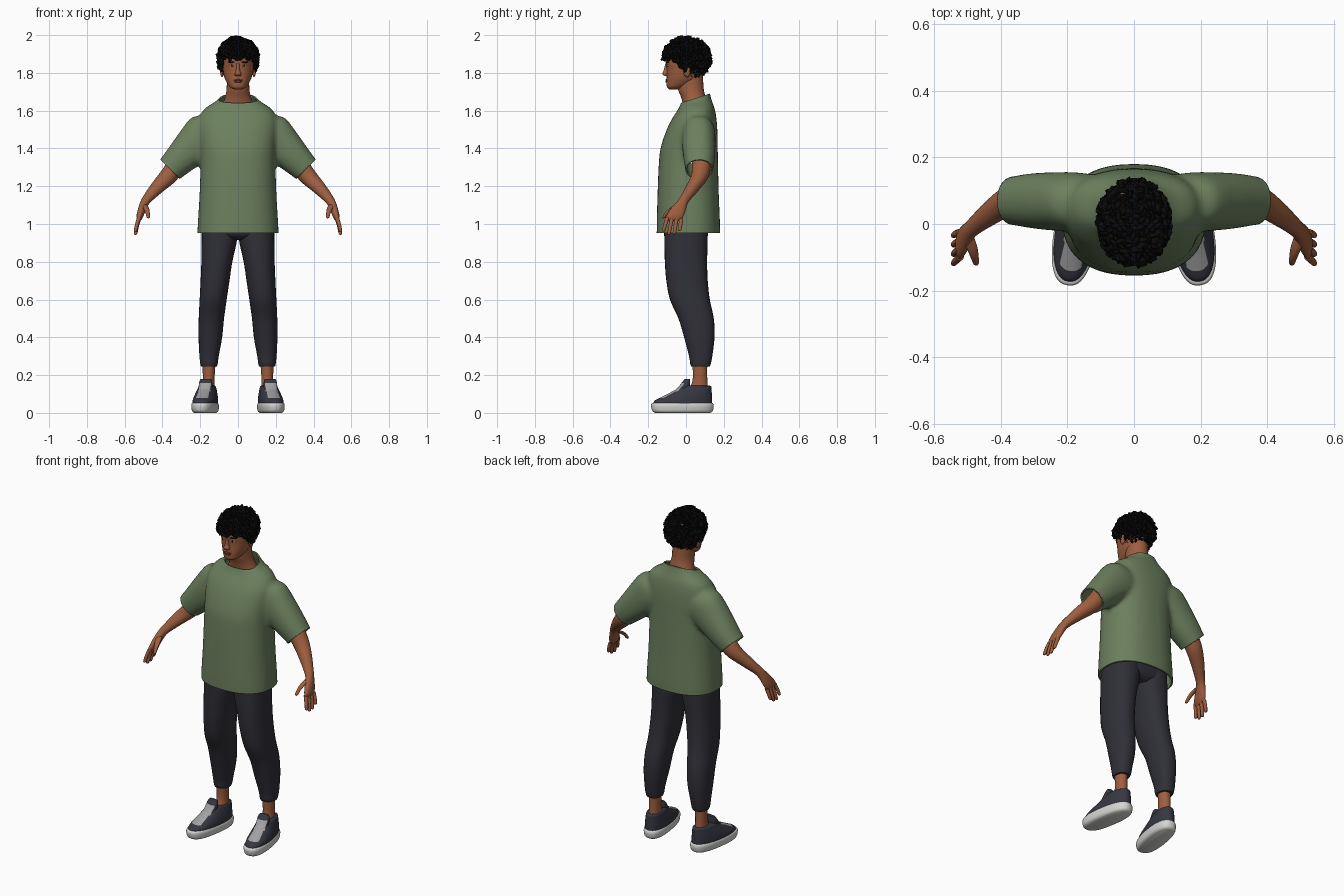
import bpy, bmesh, math, random
from mathutils import Vector, Matrix

if "Cube" in bpy.data.objects:
    bpy.data.objects.remove(bpy.data.objects["Cube"])

random.seed(4)


def material(name, rgb):
    m = bpy.data.materials.new(name)
    m.diffuse_color = (*rgb, 1)
    m.use_nodes = True
    m.node_tree.nodes["Principled BSDF"].inputs["Base Color"].default_value = m.diffuse_color
    return m


SKIN = material("brown skin", (0.34, 0.112, 0.05))
LIP = material("lip brown", (0.22, 0.06, 0.035))
SHIRT = material("sage green cloth", (0.15, 0.215, 0.112))
PANTS = material("dark trouser cloth", (0.029, 0.029, 0.039))
HAIR = material("black hair", (0.003, 0.003, 0.003))
SHOE = material("slate shoe", (0.036, 0.038, 0.052))
SOLE = material("white sole", (0.66, 0.66, 0.64))
LACE = material("grey laces", (0.36, 0.36, 0.37))
EYE = material("eye white", (0.6, 0.55, 0.5))


def box(z, x0, x1, y0, y1):
    """Horizontal ring given by its extents."""
    return ((x0 + x1) / 2, (y0 + y1) / 2, z, (x1 - x0) / 2, (y1 - y0) / 2)


def smooth_rings(rings, steps):
    """Catmull-Rom interpolation between rings."""
    r = [rings[0]] + list(rings) + [rings[-1]]
    out = []
    for i in range(1, len(r) - 2):
        for k in range(steps):
            t = k / steps
            out.append([0.5 * (2 * b + (c - a) * t + (2 * a - 5 * b + 4 * c - d) * t * t
                               + (3 * b - a - 3 * c + d) * t ** 3)
                        for a, b, c, d in zip(*r[i - 1:i + 3])])
    return out + [list(rings[-1])]


def loft(bm, rings, u=(1, 0, 0), v=(0, 1, 0), n=28, power=2.0, steps=4):
    """Closed tube through rings (x, y, z, radius_u, radius_v)."""
    u, v = Vector(u).normalized(), Vector(v).normalized()
    loops = []
    for x, y, z, ru, rv in smooth_rings(rings, steps):
        loop = []
        for i in range(n):
            a = 2 * math.pi * i / n
            c, s = math.cos(a), math.sin(a)
            p = u * ru * math.copysign(abs(c) ** (2 / power), c)
            q = v * rv * math.copysign(abs(s) ** (2 / power), s)
            loop.append(bm.verts.new(Vector((x, y, z)) + p + q))
        loops.append(loop)
    for a, b in zip(loops, loops[1:]):
        for i in range(n):
            bm.faces.new((a[i], a[(i + 1) % n], b[(i + 1) % n], b[i]))
    bm.faces.new(loops[0])
    bm.faces.new(loops[-1][::-1])


def ball(bm, centre, radii, rot=Matrix(), sub=2):
    m = Matrix.Translation(centre) @ rot.to_4x4() @ Matrix.Diagonal((*radii, 1))
    bmesh.ops.create_icosphere(bm, subdivisions=sub, radius=1, matrix=m)


def finish(name, bm, mats, mirror=False, paint=None, angle=50):
    bmesh.ops.recalc_face_normals(bm, faces=bm.faces)
    me = bpy.data.meshes.new(name)
    if paint:
        for f in bm.faces:
            f.material_index = paint(f)
    bm.to_mesh(me)
    bm.free()
    ob = bpy.data.objects.new(name, me)
    bpy.context.collection.objects.link(ob)
    for m in mats:
        me.materials.append(m)
    bpy.ops.object.select_all(action='DESELECT')
    ob.select_set(True)
    bpy.context.view_layer.objects.active = ob
    bpy.ops.object.shade_smooth_by_angle(angle=math.radians(angle))
    if mirror:
        ob.modifiers.new("mirror", 'MIRROR').use_mirror_merge = False
    return ob


def part(name, rings, mat, mirror=False, **kw):
    bm = bmesh.new()
    loft(bm, rings, **kw)
    return finish(name, bm, [mat], mirror)


# Shirt: body and sleeves fused, then cut open at hem, cuffs and collar
bm = bmesh.new()
body = [(.90, .217, -.155, .18), (1.0, .213, -.155, .18), (1.15, .204, -.151, .174),
        (1.3, .199, -.145, .17), (1.4, .2, -.135, .168), (1.5, .208, -.102, .166),
        (1.56, .205, -.072, .161), (1.61, .178, -.04, .152), (1.65, .118, -.024, .138),
        (1.69, .086, -.016, .127), (1.75, .08, -.014, .125)]
loft(bm, [box(z, -w, w, a, b) for z, w, a, b in body], n=40, power=2.35)
for s in (1, -1):
    loft(bm, [(s * .13, .067, 1.5, .105, .08), (s * .17, .067, 1.475, .118, .088),
              (s * .24, .068, 1.41, .102, .088), (s * .31, .07, 1.34, .085, .082),
              (s * .365, .07, 1.285, .073, .073), (s * .42, .07, 1.23, .07, .07)],
         u=(s, 0, 1), power=2.2)
raw = finish("shirt_raw", bm, [SHIRT])
rm = raw.modifiers.new("fuse", 'REMESH')
rm.mode, rm.voxel_size = 'VOXEL', 0.012
sm = raw.modifiers.new("soften", 'SMOOTH')
sm.factor, sm.iterations = 0.5, 6
fused = raw.evaluated_get(bpy.context.evaluated_depsgraph_get())
bm = bmesh.new()
bm.from_mesh(fused.to_mesh())
bpy.data.objects.remove(raw)


def cut(point, normal, test):
    vs = [v for v in bm.verts if test(v.co)]
    keep = set(vs)
    es = [e for e in bm.edges if all(v in keep for v in e.verts)]
    fs = [f for f in bm.faces if all(v in keep for v in f.verts)]
    bmesh.ops.bisect_plane(bm, geom=vs + es + fs, plane_co=point, plane_no=normal,
                           clear_outer=True)


cut((0, 0, .952), (0, 0, -1), lambda c: c.z < 1.1)
cut((0, .055, 1.667), (0, -.3, .95), lambda c: c.z > 1.55 and abs(c.x) < .15)
for s in (1, -1):
    cut((s * .36, 0, 1.29), (s, 0, -1), lambda c: c.x * s > .25 and c.z > 1.1)
shirt = finish("shirt", bm, [SHIRT], angle=60)
so = shirt.modifiers.new("cloth", 'SOLIDIFY')
so.thickness, so.offset = 0.009, -1

# Trousers
leg = [(1.0, 0, .19, -.115, .115), (.92, .004, .193, -.115, .115), (.8, .03, .194, -.112, .112),
       (.7, .045, .198, -.104, .115), (.6, .06, .203, -.085, .126), (.5, .074, .208, -.04, .147),
       (.4, .084, .209, -.01, .151), (.3, .102, .204, .016, .139), (.262, .107, .2, .022, .132),
       (.245, .112, .196, .028, .126)]
part("trouser_leg", [box(*r) for r in leg], PANTS, True, power=2.3)
part("trouser_hips", [box(.915, -.1, .1, -.07, .08), box(.95, -.185, .185, -.113, .113),
                      box(1.05, -.185, .185, -.11, .12)], PANTS, power=2.5)

# Ankles
part("ankle", [box(.3, .115, .19, .03, .115), box(.22, .122, .187, .036, .112),
               box(.16, .124, .186, .032, .114), box(.1, .118, .192, .0, .12)], SKIN, True)

# Shoes: sole, painted upper and tongue, toes turned out
turn = Matrix.Translation((.163, .05, 0)) @ Matrix.Rotation(math.radians(9), 4, 'Z') \
    @ Matrix.Translation((0, -.05, 0))


def shoe_part(name, rings, mats, paint=None, **kw):
    b = bmesh.new()
    loft(b, [box(z, -w, w, y0, y1) for z, w, y0, y1 in rings], n=48, **kw)
    b.normal_update()
    ob = finish(name, b, mats, True, paint)
    ob.data.transform(turn)


shoe_part("shoe_sole", [(0, .052, -.165, .13), (.01, .062, -.18, .142), (.035, .066, -.187, .147),
                        (.05, .063, -.184, .143), (.054, .055, -.17, .135)], [SOLE], power=2.5)
shoe_part("shoe_upper", [(.045, .062, -.178, .139), (.065, .062, -.168, .139),
                         (.085, .059, -.13, .138), (.105, .054, -.09, .137),
                         (.122, .049, -.058, .136), (.14, .043, -.03, .134),
                         (.144, .036, -.022, .125)], [SHOE, LACE], power=2.3, steps=6,
          paint=lambda f: int(abs(f.calc_center_median().x) < .031 and f.calc_center_median().z > .077
                              and f.calc_center_median().y < -.0))
shoe_part("shoe_tongue", [(.1, .036, -.08, .02), (.135, .036, -.042, .02), (.165, .034, -.018, .02),
                          (.18, .028, -.005, .018)], [SHOE, LACE], power=2.6,
          paint=lambda f: int(f.calc_center_median().y < .0 and f.calc_center_median().z < .155
                              and abs(f.calc_center_median().x) < .031))

# Arms and hands
part("arm", [(.29, .085, 1.36, .053, .053), (.365, .075, 1.258, .047, .047),
             (.43, .035, 1.19, .036, .039), (.483, -.008, 1.13, .025, .03),
             (.5, -.028, 1.1, .023, .034), (.513, -.048, 1.065, .021, .044),
             (.523, -.062, 1.035, .017, .045), (.527, -.067, 1.018, .008, .034)],
     SKIN, True, u=(1, 0, .7), n=20)
bm = bmesh.new()
for i, length in enumerate((.075, .09, .086, .066)):
    x, y, z = .523, -.098 + i * .024, 1.035 - .002 * i
    loft(bm, [(x, y, z, .012, .012),
              (x + .012, y - .012 + .003 * i, z - length * .5, .0105, .0105),
              (x + .019, y - .02 + .004 * i, z - length * .93, .009, .009),
              (x + .019, y - .021 + .004 * i, z - length, .003, .003)], n=10, steps=3)
loft(bm, [(.5, -.035, 1.105, .017, .017), (.487, -.07, 1.085, .016, .017),
          (.479, -.1, 1.06, .012, .012), (.475, -.116, 1.037, .009, .009),
          (.474, -.12, 1.03, .003, .003)], n=10, steps=3)
finish("fingers", bm, [SKIN], True)

# Neck and head
part("neck", [box(1.57, -.12, .12, -.01, .12), box(1.625, -.088, .088, -.015, .115),
              box(1.67, -.069, .069, -.026, .104), box(1.72, -.06, .06, -.044, .093),
              box(1.8, -.06, .06, -.05, .09)], SKIN)
head = [(1.711, .016, -.086, -.045), (1.724, .042, -.1, -.005), (1.75, .06, -.103, .05),
        (1.78, .073, -.102, .08), (1.82, .081, -.102, .1), (1.86, .085, -.106, .11),
        (1.9, .085, -.1, .115), (1.94, .07, -.08, .1), (1.965, .03, -.03, .05)]
part("head", [box(z, -w, w, a, b) for z, w, a, b in head], SKIN, n=36, power=2.2)
part("nose", [box(1.85, -.008, .008, -.11, -.09), box(1.815, -.01, .01, -.118, -.09),
              box(1.795, -.018, .018, -.125, -.09), box(1.783, -.014, .014, -.113, -.09)],
     SKIN, n=14)
bm = bmesh.new()
ball(bm, (.085, .005, 1.81), (.01, .02, .034))
finish("ear", bm, [SKIN], True)

# Lips, eyes, brows
bm = bmesh.new()
ball(bm, (0, -.102, 1.762), (.025, .007, .005))
ball(bm, (0, -.102, 1.754), (.022, .008, .006))
finish("lips", bm, [LIP])
tilt = Matrix.Rotation(math.radians(22), 3, 'Z')
for name, mat, c, r in (("eye", EYE, (.035, -.096, 1.838), (.014, .005, .0055)),
                        ("iris", HAIR, (.034, -.1, 1.838), (.0055, .003, .0055)),
                        ("eyebrow", HAIR, (.037, -.099, 1.857), (.021, .005, .004))):
    bm = bmesh.new()
    ball(bm, c, r, tilt)
    finish(name, bm, [mat], True)


# Hair: a cap above the hairline covered with small curls
def hairline(y):
    t = min(1, max(0, (y + .085) / .12))
    return 1.872 - .105 * t - (.01 if y > .05 else 0)


def on_cap(d, grow=1.0):
    return Vector((d.x * .101 * grow, .004 + d.y * .12 * grow, 1.876 + d.z * .106 * grow))


bm = bmesh.new()
bmesh.ops.create_icosphere(bm, subdivisions=4, radius=1)
for v in bm.verts:
    v.co = on_cap(v.co)
bmesh.ops.delete(bm, geom=[v for v in bm.verts if v.co.z < hairline(v.co.y)], context='VERTS')
finish("hair_cap", bm, [HAIR])
bm = bmesh.new()
COUNT = 520
for i in range(COUNT):
    h = 1 - 2 * (i + .5) / COUNT
    a = i * 2.39996 + random.uniform(-.1, .1)
    w = math.sqrt(1 - h * h)
    d = Vector((w * math.cos(a), w * math.sin(a), h))
    p = on_cap(d, random.uniform(.97, 1.07))
    if p.z < hairline(p.y):
        continue
    spin = d.to_track_quat('Z', 'Y').to_matrix() @ Matrix.Rotation(random.uniform(0, 6.28), 3, 'Z') \
        @ Matrix.Rotation(random.uniform(-.7, .7), 3, 'X')
    ball(bm, p, (.009, .019, random.uniform(.009, .015)), spin, 1)
finish("hair_curls", bm, [HAIR])
